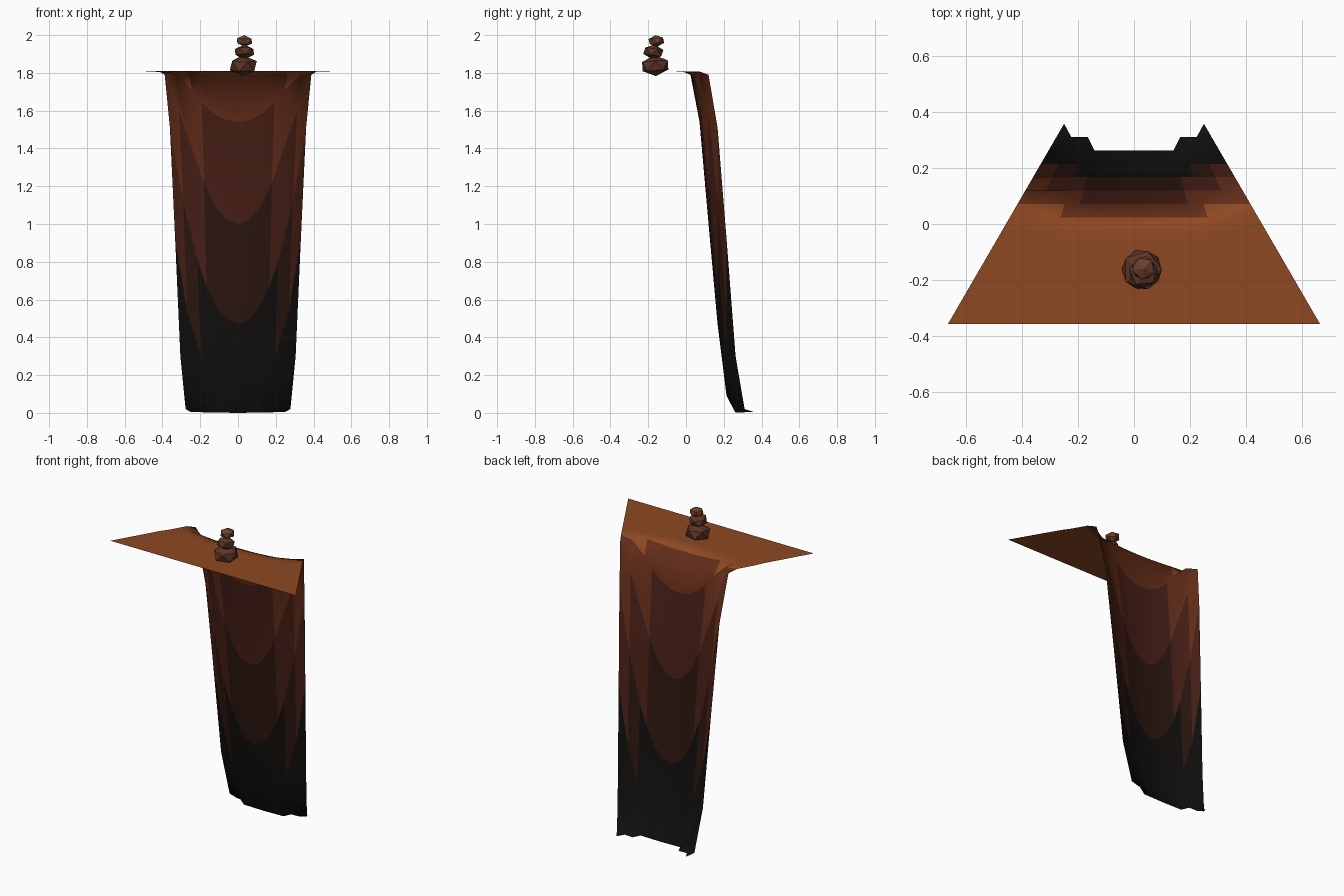
import bpy, bmesh, math
from mathutils import Matrix, Vector

if "Cube" in bpy.data.objects:
    bpy.data.objects.remove(bpy.data.objects["Cube"])


def material(name, rgb):
    m = bpy.data.materials.new(name)
    m.diffuse_color = (*rgb, 1)
    m.use_nodes = True
    m.node_tree.nodes["Principled BSDF"].inputs["Base Color"].default_value = m.diffuse_color
    return m


def link_mesh(name, bm, mats, smooth):
    me = bpy.data.meshes.new(name)
    bm.to_mesh(me)
    bm.free()
    for m in mats:
        me.materials.append(m)
    for p in me.polygons:
        p.use_smooth = smooth
    ob = bpy.data.objects.new(name, me)
    bpy.context.collection.objects.link(ob)
    return ob


# Falling sheet: trapezoid grid whose height drops along y, later at the sides
HALF, ROWS = 0.358, 15
STEP = 2 * HALF / ROWS
MIDDLE = [1.81, 1.79, 1.54, 1.0, 0.47, 0.09, 0.0]   # heights per row, centre column
EDGE = [1.807, 1.79, 1.51, 0.92, 0.30, 0.02, 0.0]   # heights per row, side column
FIRST = 7                                           # row where the drop begins


def sample(profile, s):
    s = max(0.0, min(len(profile) - 1.0, s))
    i = min(int(s), len(profile) - 2)
    return profile[i] + (profile[i + 1] - profile[i]) * (s - i)


def sheet_height(t, row):
    if row < FIRST:
        return 1.81
    k = t * t
    s = row - FIRST - 2 * k
    return sample(MIDDLE, s) * (1 - k) + sample(EDGE, s) * k


half_cols = [0.155, 0.31, 0.463, 0.593, 0.806, 1.0]
cols = [-t for t in reversed(half_cols)] + [0.0] + half_cols

bm = bmesh.new()
grid = {}
for i, t in enumerate(cols):
    a = abs(t)
    last = 15 if a > 0.9 else 14 if a > 0.5 else 13   # stepped lower hem
    for j in range(last + 1):
        y = -HALF + j * STEP
        width = 0.665 - (y + HALF) * 0.58
        z = 0.005 * a if j == last else sheet_height(a, j)
        grid[i, j] = bm.verts.new((t * width, y, z))

for i in range(len(cols) - 1):
    for j in range(ROWS):
        keys = [(i, j), (i + 1, j), (i + 1, j + 1), (i, j + 1)]
        vs = [grid[k] for k in keys if k in grid]
        if len(vs) > 2:
            f = bm.faces.new(vs)
            z = f.calc_center_median().z
            f.material_index = sum(z < lim for lim in (1.77, 1.4, 1.0, 0.55))

bands = [material("glowing_orange", (0.27, 0.065, 0.016)),
         material("hot_red", (0.13, 0.027, 0.010)),
         material("dull_red", (0.065, 0.014, 0.008)),
         material("ember", (0.025, 0.008, 0.005)),
         material("charred_black", (0.006, 0.005, 0.004))]
link_mesh("falling_sheet", bm, bands, True)

# Stack of three faceted stones on the ledge
stone = material("stone", (0.11, 0.035, 0.02))
stone_top = material("stone_top", (0.16, 0.05, 0.025))
stones = [("bottom_stone", (0.028, -0.163, 1.838), 0.08, 0.055, 4, stone),
          ("middle_stone", (0.034, -0.173, 1.911), 0.058, 0.039, -8, stone),
          ("top_stone", (0.034, -0.157, 1.969), 0.046, 0.031, 5, stone_top)]
for n, (name, loc, r, h, tilt, mat) in enumerate(stones):
    bm = bmesh.new()
    bmesh.ops.create_icosphere(bm, subdivisions=1, radius=1)
    bmesh.ops.rotate(bm, verts=bm.verts, matrix=Matrix.Rotation(0.4 * n, 3, 'Z'))
    bmesh.ops.scale(bm, verts=bm.verts, vec=(r, r, h))
    bmesh.ops.rotate(bm, verts=bm.verts, matrix=Matrix.Rotation(math.radians(tilt), 3, 'X'))
    bmesh.ops.translate(bm, verts=bm.verts, vec=Vector(loc))
    link_mesh(name, bm, [mat], False)
